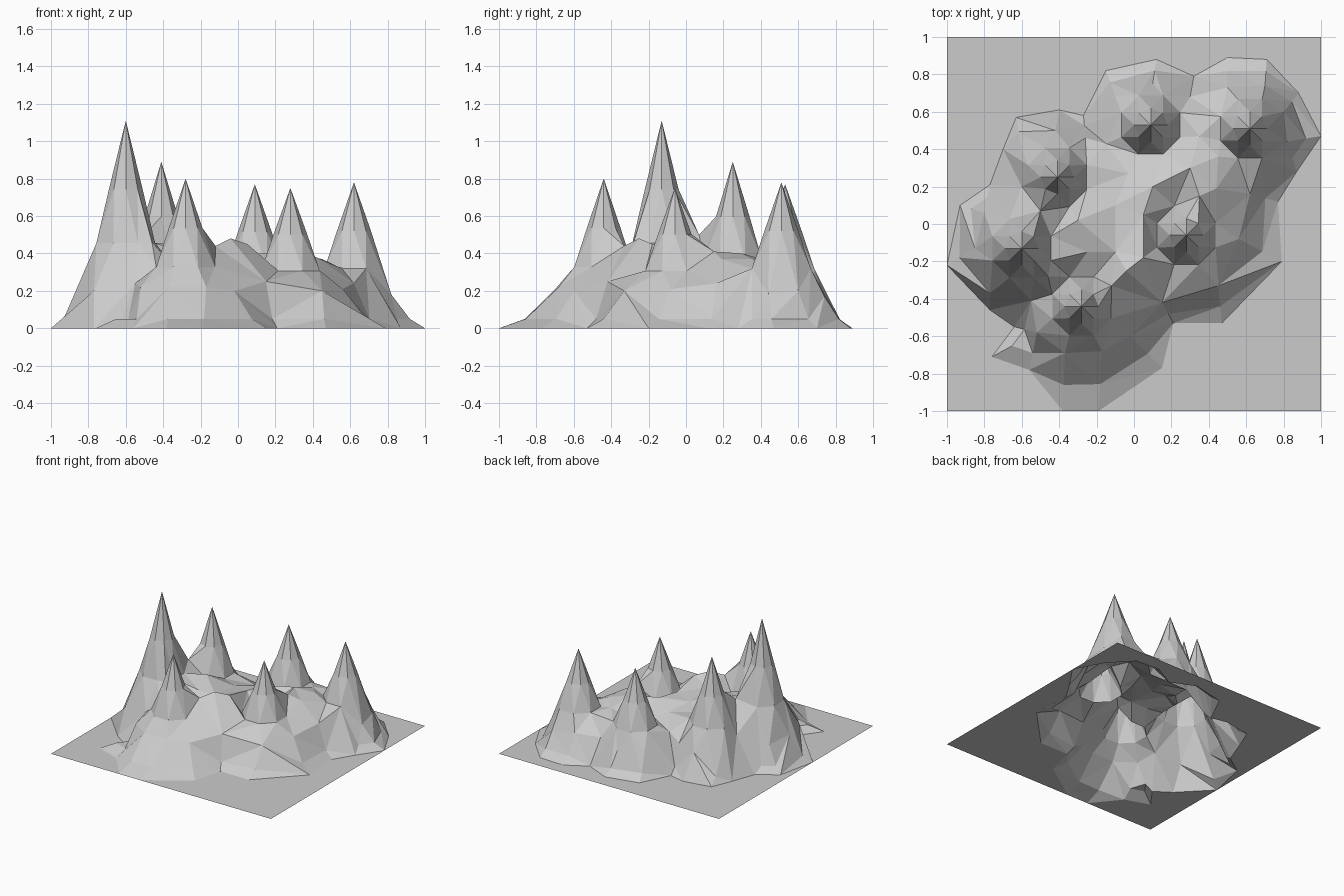
import bpy
from math import cos, sin, pi
from mathutils import Vector
from mathutils.geometry import delaunay_2d_cdt

# summits: x, y, height
peaks = [(-0.6, -0.13, 1.11), (-0.41, 0.25, 0.89), (-0.28, -0.44, 0.80),
         (0.09, 0.53, 0.77), (0.28, -0.06, 0.75), (0.62, 0.51, 0.78)]

# foot of the massif on the plain
foot = [(1, 0.47), (0.87, 0.28), (0.77, 0.12), (0.79, -0.2), (0.47, -0.53),
        (0.21, -0.53), (0.15, -0.77), (-0.19, -1), (-0.38, -1), (-0.56, -0.78),
        (-0.76, -0.71), (-0.64, -0.55), (-0.77, -0.46), (-1, -0.22), (-0.93, 0.1),
        (-0.77, 0.21), (-0.7, 0.4), (-0.63, 0.57), (-0.4, 0.61), (-0.27, 0.58),
        (-0.15, 0.82), (0.12, 0.88), (0.32, 0.79), (0.5, 0.89), (0.71, 0.88),
        (0.88, 0.7)]

# break of slope around the outside
shoulder = [(0.82, 0.44, .18), (0.62, 0.16, .24), (0.56, -0.08, .21), (0.45, -0.33, .2),
            (0.15, -0.42, .25), (-0.02, -0.6, .2), (-0.17, -0.68, .22),
            (-0.37, -0.69, .22), (-0.52, -0.58, .22), (-0.55, -0.41, .24),
            (-0.77, -0.37, .2), (-0.85, -0.13, .22), (-0.8, 0.06, .2),
            (-0.6, 0.2, .28), (-0.6, 0.4, .2), (-0.42, 0.5, .2), (-0.26, 0.46, .22),
            (-0.1, 0.68, .2), (0.1, 0.75, .17), (0.3, 0.68, .2), (0.5, 0.73, .2),
            (0.7, 0.74, .17), (0.8, 0.6, .2)]

# saddles and the high valley between the summits
valley = [(-0.04, -0.25, .48), (-0.12, -0.33, .44), (-0.46, -0.28, .46),
          (-0.5, 0.07, .5), (-0.3, 0.02, .45), (-0.25, -0.15, .4), (-0.1, -0.15, .4),
          (-0.1, 0.1, .38), (0.05, 0.05, .4), (0.05, -0.18, .45), (-0.15, 0.43, .27),
          (-0.03, 0.27, .34), (0.1, 0.2, .4), (0.3, 0.3, .4), (0.35, 0.15, .41),
          (0.44, 0.19, .37), (0.35, 0.47, .35), (0.45, 0.36, .37)]


def dist(a, b):
    return (Vector(a[:2]) - Vector(b[:2])).length


points = [(x, y, 0) for x, y in foot] + peaks + shoulder + valley

# faceted rings down each summit cone, dropped where slopes meet
for p in peaks:
    for r, k, turn in ((0.09, 0.67, 0), (0.17, 0.41, 0.5)):
        for i in range(8):
            a = (i + turn) * pi / 4
            q = (p[0] + r * cos(a), p[1] + r * sin(a), p[2] * k)
            if (min(peaks, key=lambda s: dist(s, q)) == p
                    and min(dist(s, q) for s in shoulder + valley) > 0.065):
                points.append(q)

# gentle apron between shoulder and foot
for f in foot:
    s = min(shoulder, key=lambda c: dist(c, f))
    if dist(s, f) > 0.12:
        points.append((f[0] * .55 + s[0] * .45, f[1] * .55 + s[1] * .45, 0.05))

# square plain
points += [(-1, -1, 0), (1, -1, 0), (1, 1, 0), (-1, 1, 0)]

n = len(foot)
rim = [(i, (i + 1) % n) for i in range(n)]
co, _, faces, origin, _, _ = delaunay_2d_cdt(
    [Vector(p[:2]) for p in points], rim, [], 0, 1e-5)
verts = [(c.x, c.y, points[o[0]][2] if o else 0) for c, o in zip(co, origin)]

mesh = bpy.data.meshes.new("mountain_terrain")
mesh.from_pydata(verts, [], faces)
mesh.update()
terrain = bpy.data.objects.new("mountain_terrain", mesh)
bpy.context.collection.objects.link(terrain)
